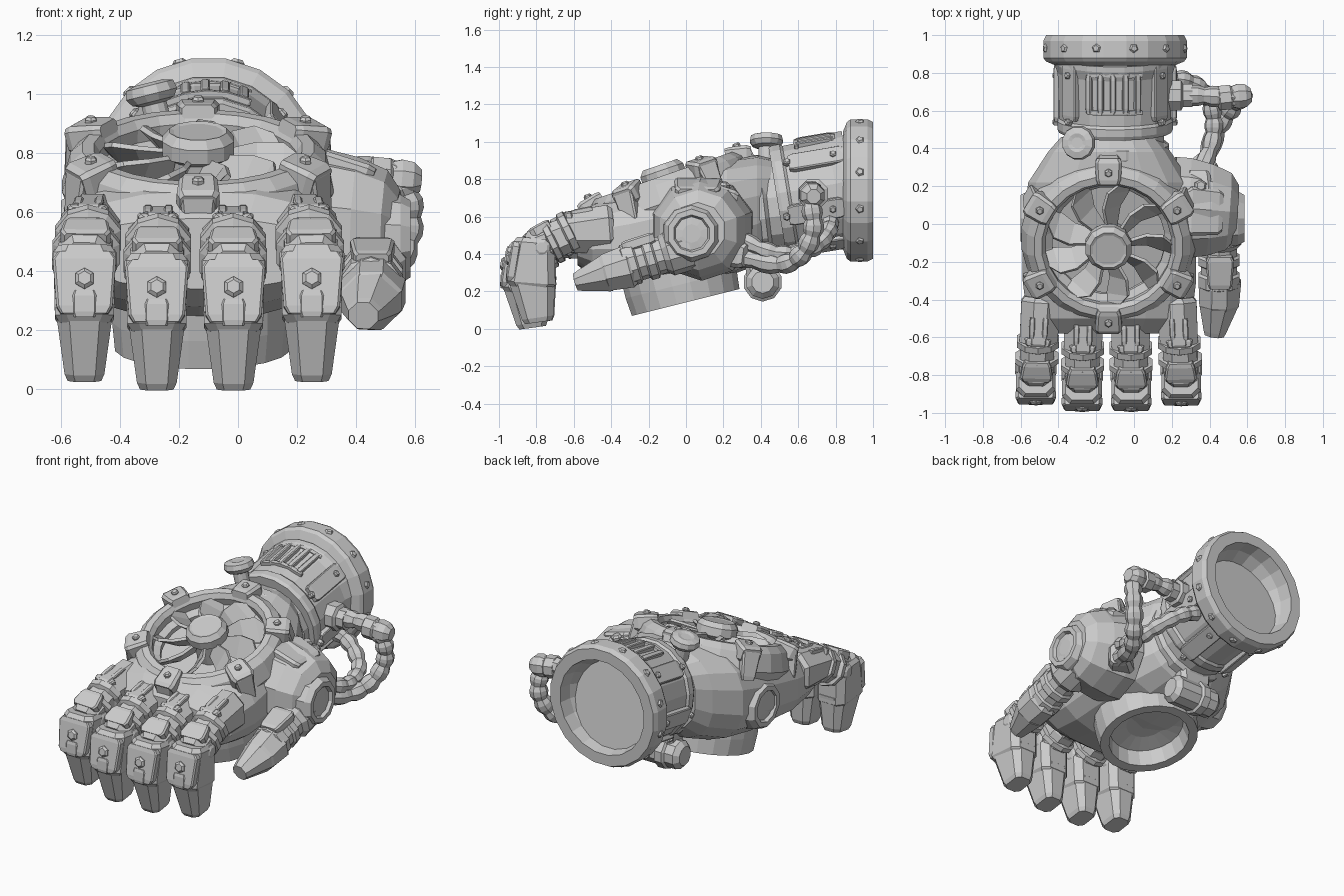
import bpy, bmesh
from math import sin, cos, pi, radians
from mathutils import Vector as V, Matrix

if "Cube" in bpy.data.objects:
    bpy.data.objects.remove(bpy.data.objects["Cube"])

# ---------- helpers ----------
def loft(name, rings, closed=False):
    bm = bmesh.new()
    rows = [[bm.verts.new(p) for p in r] for r in rings]
    n = len(rows[0])
    pairs = list(zip(rows, rows[1:])) + ([(rows[-1], rows[0])] if closed else [])
    for a, b in pairs:
        for i in range(n):
            j = (i + 1) % n
            bm.faces.new((a[i], a[j], b[j], b[i]))
    if not closed:
        bm.faces.new(rows[0][::-1])
        bm.faces.new(rows[-1])
    bmesh.ops.recalc_face_normals(bm, faces=bm.faces)
    me = bpy.data.meshes.new(name)
    bm.to_mesh(me)
    bm.free()
    ob = bpy.data.objects.new(name, me)
    bpy.context.collection.objects.link(ob)
    return ob

def lathe(name, p, d, profile, n=12, closed=False):
    """Revolve (radius, height) pairs around direction d from p."""
    q = V(d).to_track_quat('Z', 'Y')
    return loft(name, [[V(p) + q @ V((r * cos(2*pi*(i+.5)/n), r * sin(2*pi*(i+.5)/n), h))
                        for i in range(n)] for r, h in profile], closed)

def bolt(name, p, d, r=.03, h=.03, n=6):
    return lathe(name, p, d, [(r, -h), (r, h*.5), (r*.65, h)], n)

def link(name, p0, p1, s0, s1, side=(1, 0, 0), c=.25):
    """Chamfered bar p0 -> p1 with (width, height) at each end."""
    p0, p1 = V(p0), V(p1)
    d = (p1 - p0).normalized()
    x = (V(side) - d * V(side).dot(d)).normalized()
    y = d.cross(x)
    def sec(p, s):
        w, h = s[0] / 2, s[1] / 2
        k = c * min(w, h) * 1.3
        pts = [(w, h-k), (w-k, h), (k-w, h), (-w, h-k), (-w, k-h), (k-w, -h), (w-k, -h), (w, k-h)]
        return [p + x * a + y * b for a, b in pts]
    e = min(.025, (p1 - p0).length * .2)
    sh = lambda s: (s[0] * .84, s[1] * .84)
    return loft(name, [sec(p0, sh(s0)), sec(p0 + d*e, s0), sec(p1 - d*e, s1), sec(p1, sh(s1))])

def hose(name, pts, r=.05, n=8, steps=5):
    """Ribbed hose through points (Catmull-Rom)."""
    P = [V(p) for p in pts]
    P = [2*P[0] - P[1]] + P + [2*P[-1] - P[-2]]
    path = []
    for a, b, c, d in zip(P, P[1:], P[2:], P[3:]):
        for k in range(steps):
            t = k / steps
            path.append(.5 * (2*b + (c-a)*t + (2*a-5*b+4*c-d)*t*t + (3*b-a-3*c+d)*t**3))
    path.append(P[-2])
    q, prev, rings = None, None, []
    for i, p in enumerate(path):
        t = (path[min(i+1, len(path)-1)] - path[max(i-1, 0)]).normalized()
        q = t.to_track_quat('Z', 'Y') if q is None else prev.rotation_difference(t) @ q
        prev = t
        rr = r * (.8 if i % 3 == 0 else 1)
        rings.append([p + q @ V((rr*cos(2*pi*k/n), rr*sin(2*pi*k/n), 0)) for k in range(n)])
    return loft(name, rings)

# ---------- hand body ----------
secs = [(.46, .26, .42, .91), (.38, .33, .34, .93), (.22, .435, .28, .91), (.0, .465, .25, .85),
        (-.3, .465, .24, .75), (-.5, .44, .28, .67), (-.58, .38, .34, .58)]
def se(t):
    return abs(t) ** .78 * (1 if t > 0 else -1)
body = loft("hand_body", [[V((-.13 + hw*se(cos(2*pi*(i+.5)/18)), y, (lo+hi)/2 + (hi-lo)/2*se(sin(2*pi*(i+.5)/18))))
                           for i in range(18)] for y, hw, lo, hi in secs])

# ---------- fan in a pocket on the back of the hand ----------
F = Matrix.Translation((-.135, -.12, .82)) @ Matrix.Rotation(radians(19), 4, 'X')
up = F.to_3x3() @ V((0, 0, 1))
ctr = F.translation
cut = lathe("pocket_cutter", ctr, up, [(.355, -.17), (.355, .4)], 24)
cut.hide_render = True
cut.hide_viewport = True
m = body.modifiers.new("pocket", 'BOOLEAN')
m.operation, m.object, m.solver = 'DIFFERENCE', cut, 'EXACT'
lathe("fan_rim", ctr, up, [(.345, -.19), (.335, -.03), (.355, .0), (.395, .0), (.435, -.035), (.465, -.14), (.43, -.23)], 24, True)
lathe("fan_inner_ring", ctr, up, [(.30, -.13), (.30, -.10), (.35, -.07), (.35, -.15)], 24, True)
lathe("fan_hub", ctr, up, [(.09, -.17), (.09, -.04), (.125, -.02), (.125, .03), (.10, .06), (.085, .055), (.04, .055)], 12)
for k in range(9):
    R = F @ Matrix.Rotation(2*pi*k/9, 4, 'Z')
    rings = []
    for r, w, a, s in [(.09, .05, 62, 0), (.2, .07, 52, .02), (.29, .078, 44, .0), (.335, .05, 38, -.03)]:
        u = V((0, cos(radians(a)), sin(radians(a))))
        v = V((0, -u.z, u.y)) * .009
        o = V((r, s, -.06))
        rings.append([R @ (o + p) for p in (u*w + v, -u*w + v, -u*w - v, u*w - v)])
    loft("fan_blade", rings)
for k in range(6):
    a = radians(30 + 60*k)
    rad, side = V((cos(a), sin(a), 0)), F.to_3x3() @ V((-sin(a), cos(a), 0))
    link("rim_clamp", F @ (rad*.345 + V((0, 0, -.005))), F @ (rad*.48 + V((0, 0, -.045))), (.13, .085), (.145, .10), side)
    link("rim_clamp_leg", F @ (rad*.455 + V((0, 0, .0))), F @ (rad*.48 + V((0, 0, -.19))), (.12, .06), (.09, .05), side)
    bolt("clamp_bolt", F @ (rad*.42 + V((0, 0, .02))), up, .022, .018)

# ---------- palm port underneath ----------
t = radians(14)
lathe("palm_port", (-.12, -.05, .335), (0, sin(t), -cos(t)),
      [(.31, 0), (.31, .1), (.30, .2), (.245, .2), (.225, .10), (.12, .08)], 20)

# ---------- wrist cuff ----------
lathe("wrist_neck", (-.1, .30, .63), (0, 1, .12), [(.25, 0), (.29, .07), (.29, .12), (.265, .14), (.265, .25)], 16)
A, B = V((-.1, .49, .675)), V((-.1, .88, .74))
ax = (B - A).normalized()
lathe("cuff", A, ax, [(.24, 0), (.30, .0), (.31, .02), (.31, .06), (.298, .075), (.308, .32), (.325, .37), (.325, .40)], 20)
lathe("cuff_flange", (-.1, .86, .74), (0, 1, 0),
      [(.32, -.02), (.37, 0), (.385, .02), (.385, .11), (.37, .14), (.30, .14), (.285, .06), (.24, -.02), (.12, -.05)], 20)
def on_cuff(deg, r, h):
    a = radians(deg)
    return A + ax*h + (V((1, 0, 0))*cos(a) + V((0, 0, 1))*sin(a)) * r
def cuff_bar(name, deg, r, h0, h1, w, th):
    a = radians(deg)
    return link(name, on_cuff(deg, r, h0), on_cuff(deg, r, h1), (w, th), (w, th), (-sin(a), 0, cos(a)))
for deg in (68, 80, 92, 104, 116):
    cuff_bar("vent_bar", deg, .31, .10, .30, .032, .04)
for deg in (40, 140, 195, 240, 300, 345):
    cuff_bar("cuff_strap", deg, .308, .06, .36, .11, .035)
    a = radians(deg)
    for h in (.05, .30):
        bolt("strap_bolt", on_cuff(deg, .325, h), (cos(a), 0, sin(a)), .02, .015)
for h in (.1, .3):      # frame across the vents
    for deg in (71, 84, 97, 110):
        cuff_bar("vent_frame", deg, .31, h - .012, h + .012, .09, .025)
for k in range(12):
    a = 2*pi*(k + .5)/12
    d = V((cos(a), 0, sin(a)))
    bolt("flange_rivet", V((-.1, .93, .74)) + d*.372, d, .025, .02, 5)

# ---------- valve knobs ----------
lathe("top_knob", (-.255, .43, .85), (-.25, 0, 1), [(.045, 0), (.045, .12), (.075, .13), (.092, .155), (.085, .185), (.05, .195), (.03, .19)], 12)
lathe("under_canister", (-.28, .41, .25), (1, 0, 0), [(.06, 0), (.09, .03), (.09, .09), (.105, .1), (.105, .15), (.09, .16), (.09, .31), (.06, .34)], 10)
link("canister_mount", (-.11, .40, .24), (-.11, .38, .46), (.2, .14), (.24, .16))

# ---------- side discs ----------
for s, x in ((-1, -.555), (1, .54)):
    lathe("side_disc", (x, .03, .51), (s, 0, 0), [(.165, -.08), (.15, .01), (.13, .045), (.10, .045), (.09, .025), (.05, .03)], 10)

# ---------- fingers ----------
for fx, bx, dy, dz in ((-.52, -.49, .035, .035), (-.275, -.265, 0, .006), (-.015, -.02, 0, .006), (.25, .225, .03, .035)):
    def P(y, z, t=1, dx=0):
        return V((bx + (fx - bx)*t + dx, y + dy, z + dz))
    link("finger_base", P(-.42, .50, 0), P(-.69, .48, .6), (.21, .26), (.20, .22), c=.5)
    d = P(-.80, .42) - P(-.64, .5)
    lathe("knuckle_ring", P(-.655, .48, .6), d, [(.085, -.025), (.118, -.015), (.118, .02), (.09, .035)], 10)
    link("finger_middle", P(-.66, .47, .7), P(-.86, .385), (.18, .19), (.18, .2), c=.4)
    lathe("knuckle_ring", P(-.745, .43, .8), d, [(.09, -.025), (.12, -.015), (.12, .015), (.09, .025)], 10)
    for s in (-1, 1):
        link("base_rib", P(-.53, .60, .4, s*.035), P(-.64, .578, .6, s*.035), (.03, .045), (.03, .045))
    link("base_plate", P(-.64, .57, .6), P(-.68, .56, .7), (.14, .05), (.13, .05))
    link("knuckle_pad", P(-.76, .525, .8), P(-.86, .47, .9), (.15, .06), (.17, .06))
    link("finger_block", P(-.84, .45), P(-.86, .185), (.21, .22), (.20, .26), c=.3)
    link("finger_tip", P(-.855, .25), P(-.82, 0), (.19, .25), (.135, .17), c=.35)
    link("front_plate", P(-.935, .43), P(-.97, .22), (.215, .05), (.19, .05))
    bolt("finger_bolt", P(-.97, .34), (0, -1, .15), .036, .022)
    link("front_tab", P(-.965, .30), P(-.97, .21), (.085, .05), (.085, .05))
    for s in (-1, 1):
        bolt("hinge_bolt", P(-.80, .40, 1, s*.09), (s, 0, 0), .045, .02, 8)

# ---------- thumb ----------
lathe("thumb_housing", (.20, .09, .54), (1, -.08, -.04), [(.28, 0), (.28, .08), (.255, .20), (.215, .30), (.15, .345)], 10)
link("housing_plate", (.27, .07, .77), (.46, .06, .71), (.26, .09), (.24, .09), (0, 1, 0))
link("housing_box", (.34, .12, .73), (.34, .27, .68), (.15, .11), (.13, .11))
bolt("housing_bolt", (.35, .2, .76), (.2, .1, 1), .035, .025)
lathe("thumb_joint", (.45, .02, .44), (0, -1, -.3), [(.125, 0), (.125, .12), (.10, .15), (.10, .19), (.115, .2), (.115, .24),
      (.10, .25), (.10, .29), (.115, .3), (.115, .36), (.08, .38)], 10)
link("thumb_plate", (.455, -.17, .49), (.455, -.34, .435), (.15, .06), (.13, .06))
link("thumb_segment", (.455, -.28, .34), (.45, -.45, .295), (.225, .23), (.21, .20), c=.5)
link("thumb_tip", (.45, -.40, .305), (.425, -.59, .25), (.205, .20), (.12, .11), c=.5)

# ---------- hoses ----------
hose("upper_hose", [(.17, .68, .72), (.34, .68, .73), (.50, .67, .73), (.565, .67, .66), (.57, .68, .53), (.52, .62, .40), (.44, .50, .345), (.36, .27, .39)], .056)
hose("lower_hose", [(.14, .77, .58), (.27, .76, .52), (.38, .69, .44), (.42, .56, .40), (.41, .42, .42), (.34, .25, .50)], .05)
lathe("hose_fitting", (.17, .68, .72), (1, 0, 0), [(.085, 0), (.085, .08), (.065, .09), (.065, .14)], 8)
lathe("hose_elbow", (.49, .67, .72), (1, .1, -.1), [(.05, -.05), (.07, -.04), (.07, .02), (.06, .03), (.07, .06), (.065, .1), (.04, .13)], 8)
link("hose_socket", (.27, .20, .43), (.40, .34, .39), (.17, .18), (.13, .14), (1, -1, 0))
